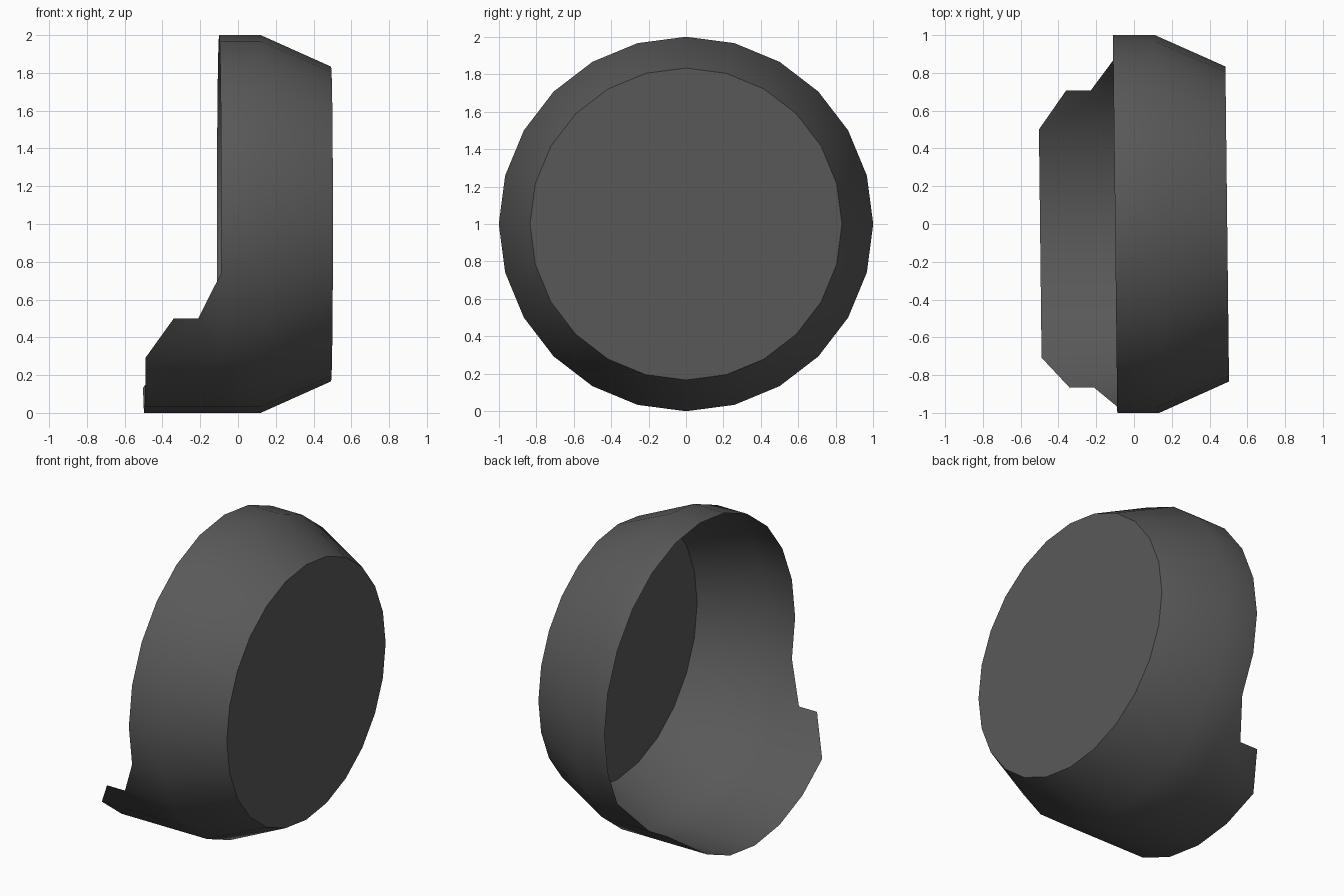
import bpy, bmesh, math

if "Cube" in bpy.data.objects:
    bpy.data.objects.remove(bpy.data.objects["Cube"])

SIDES = 24
SKEW = 0.0115                      # the whole bowl is turned slightly about z
RIM, SHOULDER, CAP = -0.10, 0.12, 0.493
STEP_IN, STEP_OUT, LIP_END = -0.22, -0.35, -0.497

mat = bpy.data.materials.new("dark grey")
mat.diffuse_color = (0.1, 0.1, 0.1, 1)
mat.use_nodes = True
mat.node_tree.nodes["Principled BSDF"].inputs["Base Color"].default_value = mat.diffuse_color

bm = bmesh.new()
cache = {}


def vert(x, i, r=1.0):
    """Vertex on the ring at x; index 0 is the bottom, counting towards +y."""
    key = (x, i % SIDES)
    if key not in cache:
        t = 2 * math.pi * i / SIDES
        y = r * math.sin(t)
        cache[key] = bm.verts.new((x - SKEW * y, y, 1 - r * math.cos(t)))
    return cache[key]


# round wall, tapered shoulder and flat cap
rings = [(RIM, 1.0), (SHOULDER, 1.0), (CAP, 0.833)]
for (x0, r0), (x1, r1) in zip(rings, rings[1:]):
    for i in range(SIDES):
        bm.faces.new((vert(x0, i, r0), vert(x0, i + 1, r0),
                      vert(x1, i + 1, r1), vert(x1, i, r1)))
bm.faces.new([vert(CAP, i, 0.833) for i in range(SIDES)])


# stepped lip along the bottom of the open side
def lip_column(i, neighbour):
    if i in (-5, 4):
        xs = [RIM]
    elif i in (-4, 3):
        xs = [RIM, STEP_IN] if neighbour in (-5, 4) else [RIM, STEP_IN, STEP_OUT]
    else:
        xs = [RIM, LIP_END]
    return [vert(x, i) for x in xs]


for i in range(-5, 4):
    bm.faces.new(lip_column(i, i + 1) + lip_column(i + 1, i)[::-1])

mesh = bpy.data.meshes.new("round_cover")
bm.to_mesh(mesh)
bm.free()
mesh.materials.append(mat)
obj = bpy.data.objects.new("round_cover", mesh)
bpy.context.collection.objects.link(obj)

# smooth wall, sharp cap edge
bpy.context.view_layer.objects.active = obj
obj.select_set(True)
bpy.ops.object.shade_smooth_by_angle(angle=math.radians(35))
